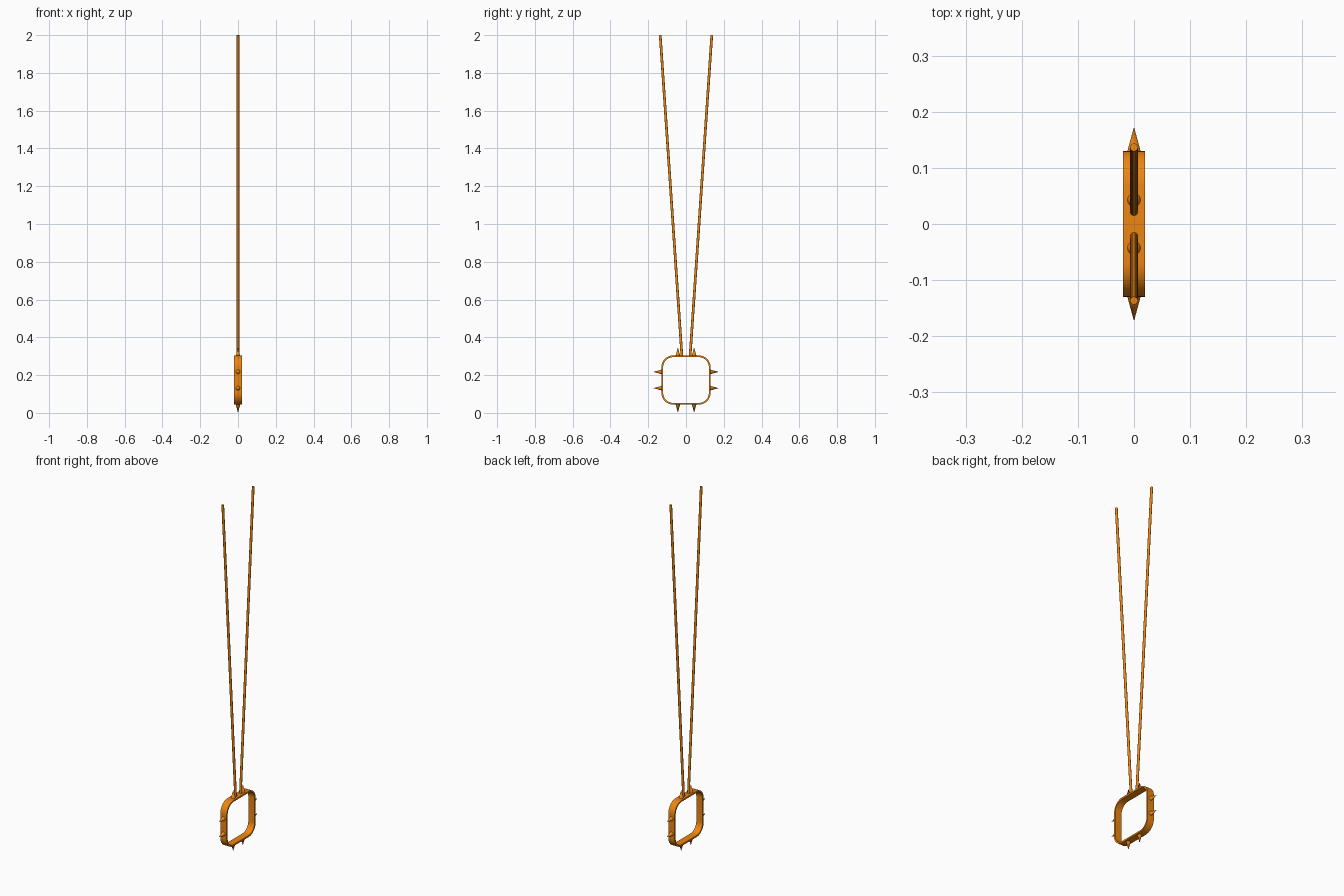
import bpy, bmesh, math
from mathutils import Vector

if "Cube" in bpy.data.objects:
    bpy.data.objects.remove(bpy.data.objects["Cube"])

mat = bpy.data.materials.new("orange")
mat.diffuse_color = (0.85, 0.24, 0.006, 1)
mat.use_nodes = True
mat.node_tree.nodes["Principled BSDF"].inputs["Base Color"].default_value = mat.diffuse_color

CZ, HALF, R, WALL, DEPTH = 0.174, 0.13, 0.062, 0.009, 0.04


def finish(bm, name, angle=35):
    bmesh.ops.recalc_face_normals(bm, faces=bm.faces)
    me = bpy.data.meshes.new(name)
    bm.to_mesh(me)
    bm.free()
    ob = bpy.data.objects.new(name, me)
    bpy.context.collection.objects.link(ob)
    me.materials.append(mat)
    bpy.ops.object.select_all(action='DESELECT')
    ob.select_set(True)
    bpy.context.view_layer.objects.active = ob
    bpy.ops.object.shade_smooth_by_angle(angle=math.radians(angle))
    return ob


def cone_between(name, a, b, r1, r2, sides):
    a, b = Vector(a), Vector(b)
    bm = bmesh.new()
    bmesh.ops.create_cone(bm, cap_ends=True, segments=sides,
                          radius1=r1, radius2=r2, depth=(b - a).length)
    q = Vector((0, 0, 1)).rotation_difference(b - a)
    for v in bm.verts:
        v.co = q @ v.co + (a + b) / 2
    return finish(bm, name)


def rounded_square(half, r, n=10):
    pts = []
    for k in range(4):
        cx = (half - r) * (1 if k in (0, 3) else -1)
        cy = (half - r) * (1 if k in (0, 1) else -1)
        for i in range(n + 1):
            t = math.pi / 2 * (k + i / n)
            pts.append((cx + r * math.cos(t), cy + r * math.sin(t)))
    return pts


# Rounded square stirrup band
bm = bmesh.new()
loops = []
for half, r, x in ((HALF, R, -1), (HALF, R, 1),
                   (HALF - WALL, R - WALL, 1), (HALF - WALL, R - WALL, -1)):
    loops.append([bm.verts.new((x * DEPTH / 2, y, z + CZ))
                  for y, z in rounded_square(half, r)])
n = len(loops[0])
for j in range(4):
    a, b = loops[j], loops[(j + 1) % 4]
    for i in range(n):
        bm.faces.new((a[i], a[(i + 1) % n], b[(i + 1) % n], b[i]))
finish(bm, "ring_band")

# Two spikes on each side of the band
for k in range(4):
    t = k * math.pi / 2
    out = Vector((0, math.cos(t), math.sin(t)))
    side = Vector((0, -math.sin(t), math.cos(t)))
    for s in (-1, 1):
        base = Vector((0, 0, CZ)) + side * s * 0.043
        cone_between("spike", base + out * (HALF - 0.003),
                     base + out * 0.173, 0.0125, 0, 16)

# Diverging hanging rods
for s in (-1, 1):
    cone_between("hanging_rod", (0, s * 0.0215, 0.298), (0, s * 0.1365, 1.9995),
                 0.007, 0.007, 16)
